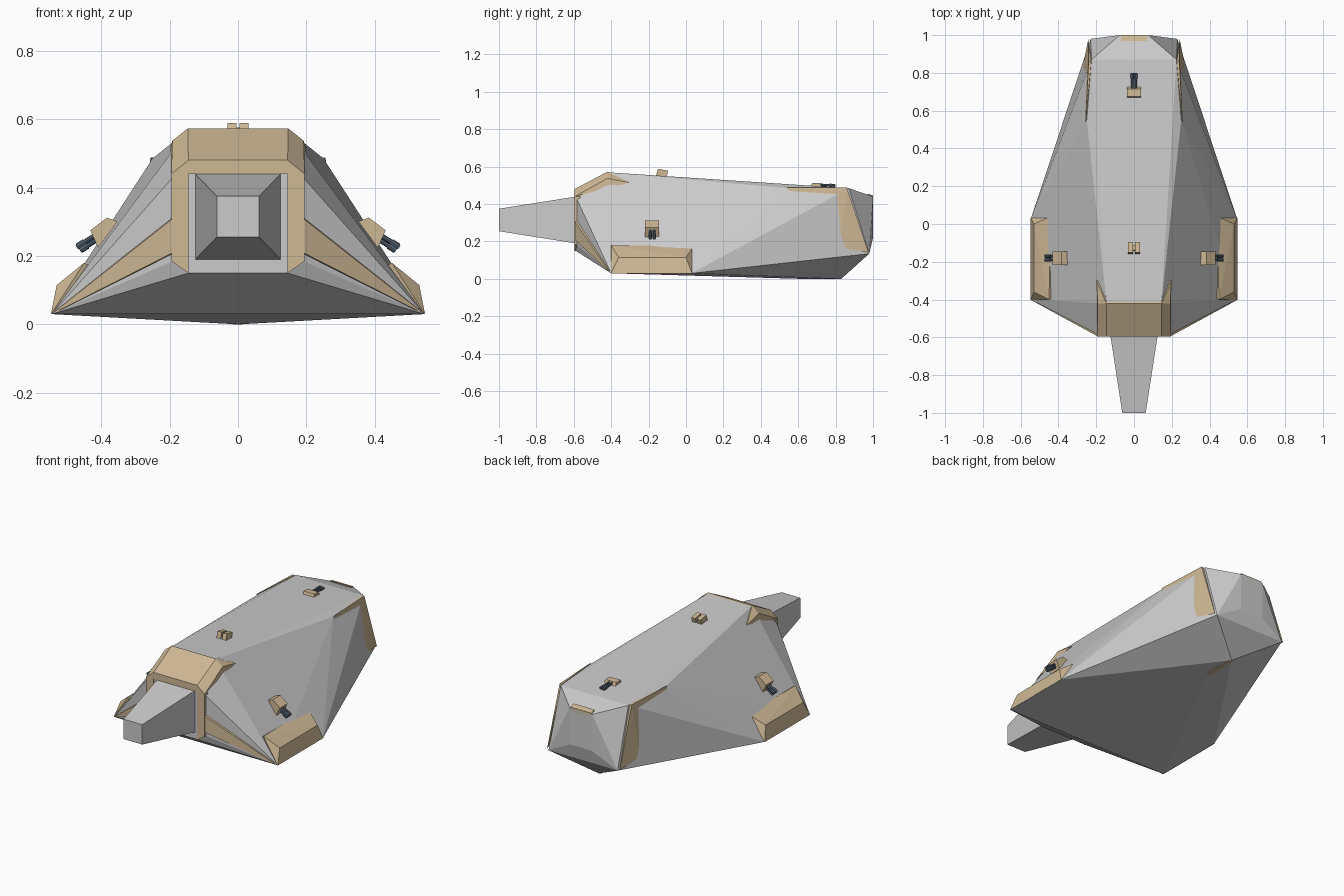
import bpy, bmesh, math
from mathutils import Vector

if "Cube" in bpy.data.objects:
    bpy.data.objects.remove(bpy.data.objects["Cube"])


def material(name, rgb):
    m = bpy.data.materials.new(name)
    m.diffuse_color = (*rgb, 1)
    m.use_nodes = True
    m.node_tree.nodes["Principled BSDF"].inputs["Base Color"].default_value = m.diffuse_color
    return m


GRAY = material("hull gray", (0.60, 0.60, 0.60))
TAN = material("armour tan", (0.62, 0.48, 0.30))
SLATE = material("gun slate", (0.09, 0.13, 0.17))


def finish(name, bm, mat, mirror):
    bmesh.ops.recalc_face_normals(bm, faces=bm.faces[:])
    me = bpy.data.meshes.new(name)
    bm.to_mesh(me)
    bm.free()
    me.materials.append(mat)
    ob = bpy.data.objects.new(name, me)
    bpy.context.collection.objects.link(ob)
    if mirror:
        ob.modifiers.new("mirror", 'MIRROR').use_mirror_merge = False
    return ob


def solid(name, pts, mat, both=False, mirror=False):
    """Faceted convex solid; both = points on both sides, mirror = a second copy."""
    if both:
        pts = set(pts) | {(-x, y, z) for x, y, z in pts}
    bm = bmesh.new()
    for p in pts:
        bm.verts.new(p)
    bmesh.ops.convex_hull(bm, input=bm.verts[:])
    for v in [v for v in bm.verts if not v.link_faces]:
        bm.verts.remove(v)
    bmesh.ops.dissolve_limit(bm, angle_limit=math.radians(0.5),
                             verts=bm.verts[:], edges=bm.edges[:])
    return finish(name, bm, mat, mirror)


def extrude_x(profile, x0, x1):
    return [(x, y, z) for x in (x0, x1) for y, z in profile]


def extrude_y(profile, y0, y1):
    return [(x, y, z) for y in (y0, y1) for x, z in profile]


def twin_gun(name, a, b, side, mirror=False):
    """Two barrels with thicker muzzles, running from a to b."""
    a, b, side = Vector(a), Vector(b), Vector(side)
    rot = (b - a).to_track_quat('Z', 'Y').to_matrix().to_4x4()
    bm = bmesh.new()
    for s in (-1, 1):
        for t0, t1, r in ((0, 1, 0.007), (0.7, 0.97, 0.0095)):
            p, q = a.lerp(b, t0) + side * s, a.lerp(b, t1) + side * s
            m = rot.copy()
            m.translation = (p + q) / 2
            bmesh.ops.create_cone(bm, cap_ends=True, segments=8, radius1=r, radius2=r,
                                  depth=(q - p).length, matrix=m)
    return finish(name, bm, SLATE, mirror)


# Main hull
solid("hull", [
    (0.145, -0.59, 0.48), (0.145, -0.59, 0.15),          # front face
    (0.19, -0.585, 0.43), (0.19, -0.585, 0.185),
    (0.145, -0.42, 0.57), (0.25, 0.55, 0.485), (0.225, 0.87, 0.485),  # roof
    (0.545, -0.40, 0.03), (0.545, 0.03, 0.03),           # lower flank corners
    (0.23, 0.98, 0.135), (0.075, 1.0, 0.44), (0.075, 1.0, 0.22),      # stern
    (0, 0.62, 0), (0, 0.83, 0),                          # keel
], GRAY, both=True)

# Tapered square nose
solid("nose", [(0.125, -0.58, 0.19), (0.125, -0.58, 0.44),
               (0.125, -0.59, 0.19), (0.125, -0.59, 0.44),
               (0.062, -1.0, 0.255), (0.062, -1.0, 0.375)], GRAY, both=True)

# Front armour: brow, pillars and legs
solid("front_brow", [(0.145, -0.596, 0.48), (0.147, -0.42, 0.573), (0.195, -0.596, 0.44),
                     (0.192, -0.42, 0.537), (0.198, -0.30, 0.515), (0.185, -0.42, 0.50),
                     (0.145, -0.56, 0.48)], TAN, both=True)
solid("front_pillar", extrude_y([(0.145, 0.48), (0.195, 0.44), (0.195, 0.185),
                                 (0.145, 0.15)], -0.596, -0.565), TAN, mirror=True)
solid("front_leg", [(0.19, -0.596, 0.31), (0.19, -0.596, 0.21), (0.19, -0.56, 0.32),
                    (0.19, -0.56, 0.20), (0.545, -0.403, 0.03), (0.53, -0.39, 0.05)],
      TAN, mirror=True)

# Flank pods along the lower edge
solid("flank_pod", [(0.547, -0.402, 0.03), (0.547, 0.032, 0.03),
                    (0.53, -0.36, 0.115), (0.53, 0.0, 0.115),
                    (0.45, -0.40, 0.18), (0.44, 0.04, 0.175),
                    (0.40, -0.38, 0.15), (0.40, 0.02, 0.15)], TAN, mirror=True)

# Rear armour plates and trims
solid("rear_plate", [(0.256, 0.54, 0.488), (0.24, 0.86, 0.488), (0.242, 0.977, 0.14),
                     (0.274, 0.82, 0.17), (0.274, 0.66, 0.33),
                     (0.226, 0.86, 0.488), (0.20, 0.72, 0.36)], TAN, mirror=True)
solid("stern_trim", extrude_x([(0.97, 0.435), (0.97, 0.456), (1.0, 0.446),
                               (1.0, 0.425)], -0.07, 0.07), TAN)
solid("keel_trim", [(0, 0.62, 0), (0, 0.83, 0), (0.014, 0.63, 0),
                    (0.014, 0.82, 0), (0.014, 0.72, 0.012)], TAN, both=True)

# Side turrets
solid("side_turret_base", extrude_y([(0.335, 0.295), (0.383, 0.312), (0.432, 0.275),
                                     (0.408, 0.222), (0.36, 0.23)], -0.218, -0.145),
      TAN, mirror=True)
twin_gun("side_turret_gun", (0.395, -0.18, 0.275), (0.472, -0.18, 0.226),
         (0, 0.010, 0), mirror=True)
twin_gun("side_turret_gun_lower", (0.39, -0.18, 0.262), (0.462, -0.18, 0.216),
         (0, 0.010, 0), mirror=True)

# Roof turret
solid("roof_turret_base", extrude_x([(0.66, 0.475), (0.675, 0.514), (0.715, 0.512),
                                     (0.735, 0.48)], -0.036, 0.036), TAN)
twin_gun("roof_turret_gun", (0, 0.69, 0.504), (0, 0.80, 0.498), (0.009, 0, 0))

# Roof sensor pair
solid("roof_sensor", extrude_x([(-0.162, 0.545), (-0.15, 0.589), (-0.095, 0.578),
                                (-0.107, 0.535)], 0.005, 0.031), TAN, mirror=True)
solid("roof_sensor_link", extrude_x([(-0.145, 0.54), (-0.138, 0.575), (-0.11, 0.57),
                                     (-0.12, 0.535)], -0.006, 0.006), TAN)
